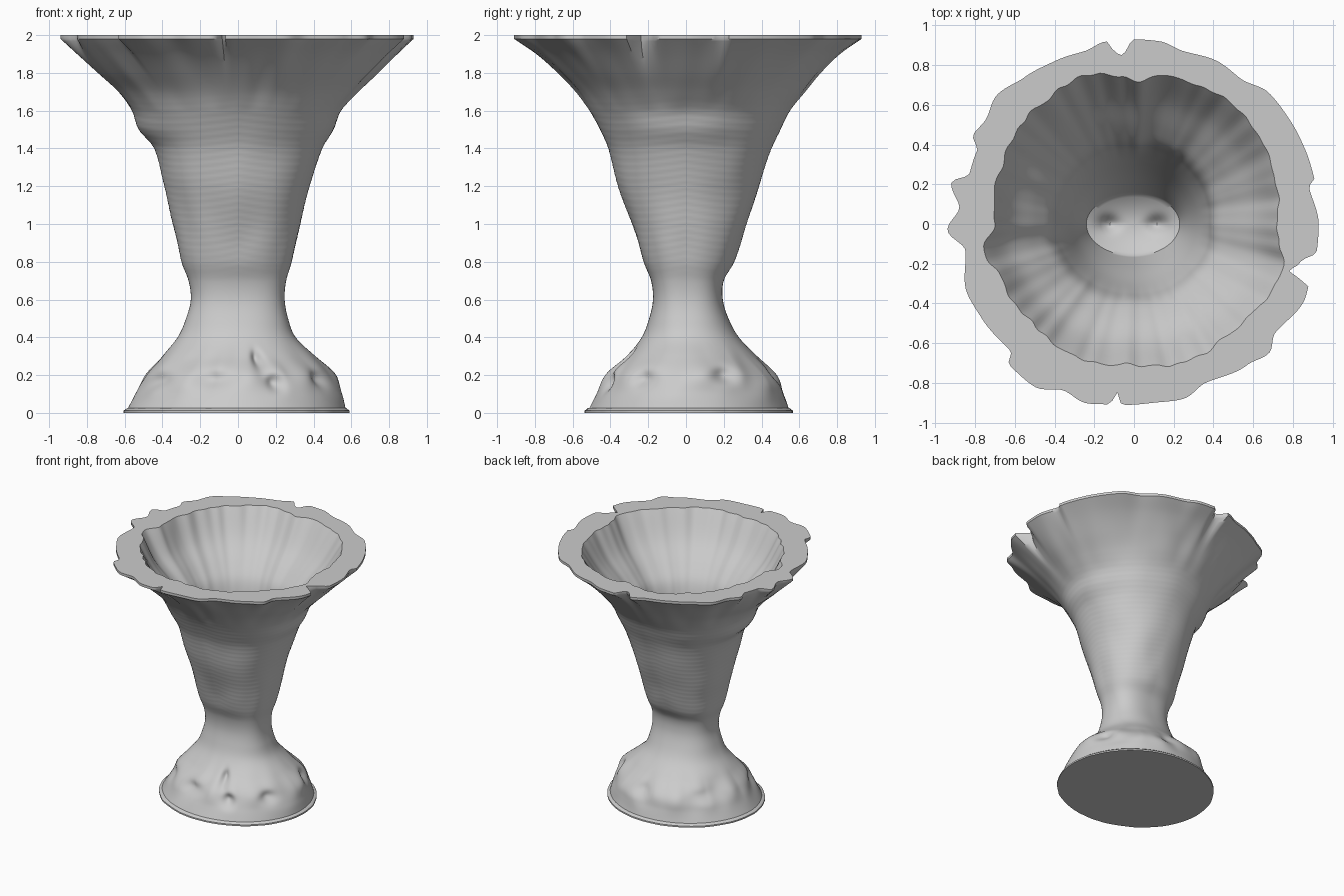
import bpy, bmesh, math
from math import cos, sin, pi, exp
from mathutils import Vector, noise

if "Cube" in bpy.data.objects:
    bpy.data.objects.remove(bpy.data.objects["Cube"])

SEG = 256
FLOOR = 0.78

# Outer silhouette: z, left x, right x, front y, back y, squareness exponent
OUTER = [(0.02, -.585, .57, -.515, .545, 2.0), (0.1, -.54, .55, -.475, .52, 2.0),
         (0.2, -.49, .515, -.43, .485, 2.0), (0.3, -.405, .405, -.315, .375, 2.1),
         (0.4, -.32, .305, -.235, .28, 2.2), (0.5, -.275, .265, -.195, .225, 2.4),
         (0.6, -.25, .247, -.175, .195, 2.6), (0.7, -.262, .255, -.185, .20, 2.6),
         (0.8, -.30, .285, -.225, .255, 2.4), (1.0, -.345, .33, -.285, .32, 2.3),
         (1.2, -.39, .38, -.36, .385, 2.2), (1.4, -.445, .445, -.41, .455, 2.2),
         (1.5, -.525, .505, -.455, .50, 2.1), (1.6, -.56, .545, -.51, .55, 2.1),
         (1.7, -.635, .635, -.58, .63, 2.0), (1.8, -.745, .74, -.675, .71, 2.0),
         (1.9, -.85, .84, -.79, .81, 2.0), (1.98, -.93, .92, -.91, .92, 2.0)]
# Inner wall of the cup
INNER = [(FLOOR, -.24, .23, -.16, .15, 2.0), (1.0, -.295, .28, -.225, .25, 2.0),
         (1.2, -.335, .325, -.29, .32, 2.0), (1.4, -.38, .375, -.345, .38, 2.0),
         (1.55, -.42, .41, -.39, .42, 2.0), (1.65, -.49, .49, -.46, .49, 2.0),
         (1.8, -.61, .62, -.59, .62, 2.0), (2.0, -.70, .73, -.71, .75, 2.0)]
# Ragged rim seen from above, and the softer outline of the opening
RIM = [(.93, 0), (.88, .19), (.91, .22), (.86, .38), (.80, .50), (.68, .66), (.54, .73),
       (.42, .82), (.25, .87), (.13, .92), (0, .93), (-.06, .85), (-.09, .86), (-.14, .92),
       (-.25, .87), (-.40, .82), (-.55, .74), (-.69, .65), (-.75, .52), (-.81, .45),
       (-.79, .37), (-.83, .25), (-.92, .21), (-.88, .08), (-.94, -.03), (-.85, -.13),
       (-.84, -.35), (-.77, -.47), (-.62, -.64), (-.63, -.71), (-.50, -.82), (-.35, -.84),
       (-.25, -.90), (-.12, -.91), (-.09, -.84), (-.06, -.91), (.10, -.90), (.25, -.88),
       (.36, -.80), (.57, -.71), (.68, -.65), (.71, -.55), (.86, -.38), (.88, -.31),
       (.78, -.24), (.84, -.19), (.92, -.14)]
OPENING = [(.72, 0), (.70, .30), (.50, .60), (.15, .745), (0, .72), (-.2, .76), (-.5, .58),
           (-.68, .25), (-.70, 0), (-.76, -.13), (-.68, -.25), (-.55, -.46), (-.3, -.66),
           (0, -.71), (.25, -.70), (.50, -.53), (.74, -.25)]


def polar_curve(points):
    """Radius as a function of angle through outline points."""
    tab = sorted((math.atan2(y, x) % (2 * pi), math.hypot(x, y)) for x, y in points)
    tab = [(tab[-1][0] - 2 * pi, tab[-1][1])] + tab + [(tab[0][0] + 2 * pi, tab[0][1])]

    def radius(a):
        a %= 2 * pi
        for (a0, r0), (a1, r1) in zip(tab, tab[1:]):
            if a0 <= a <= a1:
                t = (a - a0) / max(a1 - a0, 1e-6)
                return r0 + (r1 - r0) * t * t * (3 - 2 * t)
        return tab[0][1]
    return radius


def profile_at(table, z):
    """Smooth (Hermite) interpolation of a section table."""
    i = 0
    while i < len(table) - 2 and z > table[i + 1][0]:
        i += 1
    p, q = table[i], table[i + 1]
    o, s = table[max(i - 1, 0)], table[min(i + 2, len(table) - 1)]
    h = q[0] - p[0]
    t = min(max((z - p[0]) / h, 0), 1)
    out = []
    for k in range(1, 6):
        m0 = (q[k] - o[k]) / (q[0] - o[0]) * h
        m1 = (s[k] - p[k]) / (s[0] - p[0]) * h
        out.append((2*t**3 - 3*t*t + 1) * p[k] + (t**3 - 2*t*t + t) * m0
                   + (3*t*t - 2*t**3) * q[k] + (t**3 - t*t) * m1)
    return out


def section_radius(sec, a):
    xl, xr, yf, yb, n = sec
    c, s = cos(a), sin(a)
    rx = xr if c > 0 else -xl
    ry = yb if s > 0 else -yf
    return (abs(c / rx) ** n + abs(s / ry) ** n) ** (-1 / n)


rim_radius, opening_radius = polar_curve(RIM), polar_curve(OPENING)
# Carved hollows on the foot: angle in degrees, height, angular width, depth
HOLLOWS = [(-64, .16, 6, .06), (-108, .18, 13, .045), (-72, .28, 5, .05), (24, .2, 8, .06),
           (-28, .18, 8, .05), (-150, .17, 10, .04), (140, .2, 12, .03), (80, .2, 10, .03)]


def outer_ring(z):
    sec = profile_at(OUTER, z)
    ring = []
    for i in range(SEG):
        a = 2 * pi * i / SEG
        c, s = cos(a), sin(a)
        r = section_radius(sec, a)
        # broad flutes and narrow rim notches fade out below the rim
        w = min(max((z - 1.6) / .38, 0), 1)
        r += (rim_radius(a) - section_radius(OUTER[-1][1:], a)) * w ** 4
        r += .05 * w * (1 - w) * noise.noise(Vector((c * 6, s * 6, z * 2)))
        # lumpy carved foot
        foot = exp(-((z - .2) / .1) ** 2)
        r += foot * .035 * noise.noise(Vector((c * 3.5, s * 3.5, z * 5)))
        for deg, hz, wid, dep in HOLLOWS:
            d = (math.degrees(a) - deg + 180) % 360 - 180
            r -= dep * exp(-(d / wid) ** 2 - ((z - hz) / .045) ** 2)
        # faint wavy tool ripples on the cup
        cup = min(max((z - .7) / .2, 0), 1) * min(max((1.7 - z) / .15, 0), 1)
        r += cup * (.0007 * sin(z * 170 + 5 * abs(sin(2 * a)))
                    + .008 * noise.noise(Vector((c * 2, s * 2, z * 4))))
        ring.append((r * c, r * s, z))
    return ring


def inner_ring(z):
    sec = profile_at(INNER, z)
    w = min(max((z - 1.2) / .8, 0), 1) ** 1.5
    ring = []
    for i in range(SEG):
        a = 2 * pi * i / SEG
        r = section_radius(sec, a)
        r += (opening_radius(a) - section_radius(INNER[-1][1:], a)) * w
        r += .02 * w * noise.noise(Vector((cos(a) * 9, sin(a) * 9, z)))
        ring.append((r * cos(a), r * sin(a), z))
    return ring


def floor_ring(f):
    """Cup floor with two small pits."""
    ring = []
    for x, y, z in inner_ring(FLOOR):
        x, y = x * f, y * f
        dip = .06 * (1 - f * f)
        for px in (-.13, .12):
            dip += .05 * exp(-((x - px) / .05) ** 2 - (y / .04) ** 2) * (1 - f ** 4)
        ring.append((x, y, z - dip))
    return ring


def loft(name, rings):
    bm = bmesh.new()
    rows = [[bm.verts.new(p) for p in ring] for ring in rings]
    for lo, hi in zip(rows, rows[1:]):
        for i in range(SEG):
            j = (i + 1) % SEG
            bm.faces.new((lo[i], lo[j], hi[j], hi[i]))
    bm.faces.new(rows[0][::-1])
    bm.faces.new(rows[-1])
    mesh = bpy.data.meshes.new(name)
    bm.to_mesh(mesh)
    bm.free()
    obj = bpy.data.objects.new(name, mesh)
    bpy.context.collection.objects.link(obj)
    bpy.context.view_layer.objects.active = obj
    obj.select_set(True)
    bpy.ops.object.shade_smooth_by_angle(angle=math.radians(40))
    obj.select_set(False)
    return obj


# Cup, stem and foot in one hollow body
rings = [outer_ring(.02 + 1.96 * i / 160) for i in range(161)]
rings.append([(x, y, 2.0) for x, y, z in rings[-1]])
rings += [inner_ring(2.0 - (2.0 - FLOOR) * i / 50) for i in range(51)]
rings += [floor_ring(f) for f in (.9, .8, .7, .6, .5, .4, .3, .2, .1, .02)]
loft("goblet_body", rings)


# Thin plate under the foot
def plate_ring(z, s):
    pts = []
    for i in range(SEG):
        a = 2 * pi * i / SEG
        r = section_radius((-.605, .59, -.535, .565, 2), a) * s
        r += .006 * noise.noise(Vector((cos(a) * 5, sin(a) * 5, 3)))
        pts.append((r * cos(a), r * sin(a), z))
    return pts


loft("base_plate", [plate_ring(0, 1), plate_ring(.012, 1), plate_ring(.025, .97)])
